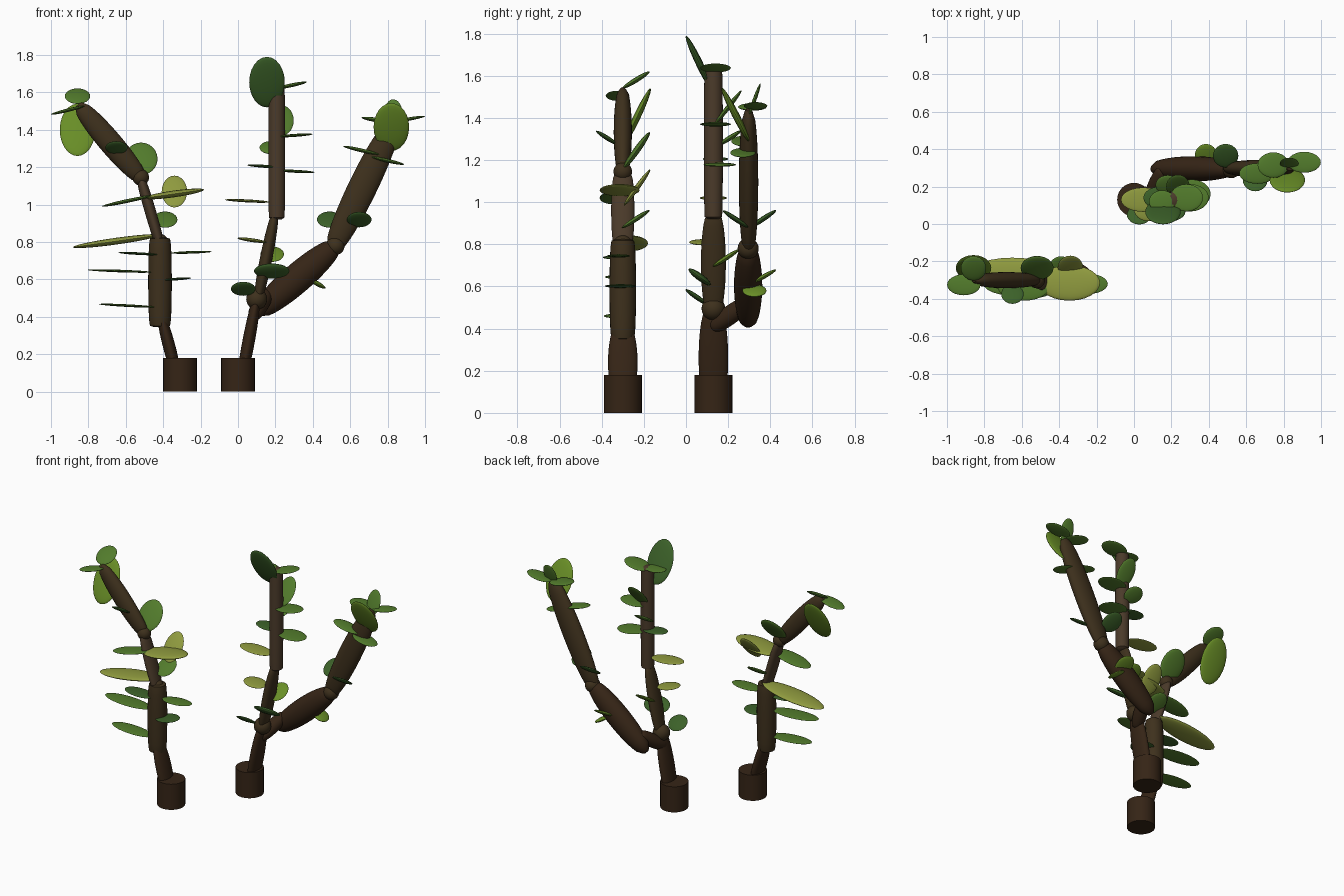
import bpy, bmesh, math
from mathutils import Vector, Matrix


def mat(name, rgb):
    m = bpy.data.materials.new(name)
    m.diffuse_color = (*rgb, 1)
    return m


BARK = mat("dark_bark", (0.036, 0.018, 0.008))
WOOD = mat("brown_bark", (0.048, 0.03, 0.012))
TWIG = mat("light_bark", (0.07, 0.043, 0.023))
LEAF = {"d": mat("dark_leaf", (0.045, 0.12, 0.022)),
        "m": mat("green_leaf", (0.085, 0.2, 0.025)),
        "l": mat("light_leaf", (0.14, 0.27, 0.02)),
        "y": mat("yellow_leaf", (0.28, 0.33, 0.05))}


def finish(bm, name, matrix, material):
    bmesh.ops.transform(bm, matrix=matrix, verts=bm.verts)
    bmesh.ops.recalc_face_normals(bm, faces=bm.faces)
    me = bpy.data.meshes.new(name)
    bm.to_mesh(me)
    bm.free()
    me.materials.append(material)
    ob = bpy.data.objects.new(name, me)
    bpy.context.collection.objects.link(ob)
    bpy.context.view_layer.objects.active = ob
    ob.select_set(True)
    bpy.ops.object.shade_smooth_by_angle(angle=math.radians(40))
    ob.select_set(False)


def ellipsoid(name, material, matrix):
    bm = bmesh.new()
    bmesh.ops.create_uvsphere(bm, u_segments=24, v_segments=14, radius=1)
    finish(bm, name, matrix, material)


def limb(name, material, p, q, rx, ry, end):
    """Swelling stem from p to q; end is the radius ratio at the tips."""
    p, q = Vector(p), Vector(q)
    z = (q - p).normalized()
    x = Vector((0, 1, 0)).cross(z).normalized()
    y = z.cross(x)
    rot = Matrix((x, y, z)).transposed().to_4x4()
    half = (q - p).length / 2
    n = 16
    prof = [(-1, end * 0.6)]
    for i in range(n + 1):
        t = -1 + 2 * i / n
        prof.append((t * 0.97, end + (1 - end) * math.sqrt(1 - t * t)))
    prof.append((1, end * 0.6))
    bm = bmesh.new()
    rings = [[bm.verts.new((rx * r * math.cos(a), ry * r * math.sin(a), t * half))
              for a in (math.tau * k / 24 for k in range(24))] for t, r in prof]
    for a, b in zip(rings, rings[1:]):
        for k in range(24):
            bm.faces.new((a[k], a[k - 1], b[k - 1], b[k]))
    bm.faces.new(rings[0])
    bm.faces.new(rings[-1])
    finish(bm, name, Matrix.Translation((p + q) / 2) @ rot, material)


def cylinder(name, material, x, y, z0, z1, r):
    bm = bmesh.new()
    bmesh.ops.create_cone(bm, cap_ends=True, segments=32, radius1=r, radius2=r, depth=z1 - z0)
    finish(bm, name, Matrix.Translation((x, y, (z0 + z1) / 2)), material)


def joint(name, c, r):
    ellipsoid(name, WOOD, Matrix.Translation(c) @ Matrix.Scale(r, 4))


def leaf(name, shade, c, hx, hy, thick, pitch=0, roll=0):
    m = (Matrix.Translation(c) @ Matrix.Rotation(-roll, 4, 'Y')
         @ Matrix.Rotation(pitch, 4, 'X') @ Matrix.Diagonal((hx, hy, thick, 1)))
    ellipsoid(name, LEAF[shade], m)


# left plant: stump and stems
cylinder("left_stump", BARK, -0.31, -0.30, 0, 0.18, 0.09)
limb("left_lower_stem", BARK, (-0.32, -0.30, 0.06), (-0.415, -0.30, 0.42), 0.033, 0.07, 0.4)
limb("left_trunk", WOOD, (-0.417, -0.30, 0.345), (-0.417, -0.30, 0.825), 0.063, 0.063, 0.85)
limb("left_thin_stem", TWIG, (-0.415, -0.30, 0.78), (-0.52, -0.30, 1.14), 0.03, 0.055, 0.7)
joint("left_joint", (-0.52, -0.30, 1.145), 0.044)
joint("left_trunk_joint", (-0.42, -0.30, 0.80), 0.045)
limb("left_top_stem", WOOD, (-0.51, -0.30, 1.13), (-0.855, -0.30, 1.535), 0.062, 0.043, 0.4)

# right plant: stump, main stem and side branch
cylinder("right_stump", BARK, 0, 0.13, 0, 0.18, 0.09)
limb("right_lower_stem", BARK, (0.01, 0.13, 0.02), (0.10, 0.13, 0.50), 0.033, 0.07, 0.45)
joint("right_joint", (0.10, 0.13, 0.495), 0.056)
limb("right_middle_stem", WOOD, (0.10, 0.13, 0.46), (0.20, 0.13, 0.96), 0.033, 0.059, 0.4)
limb("right_trunk", TWIG, (0.207, 0.13, 0.92), (0.207, 0.13, 1.635), 0.045, 0.045, 0.92)
limb("branch_stub", BARK, (0.08, 0.12, 0.40), (0.16, 0.30, 0.53), 0.045, 0.045, 0.5)
limb("lower_branch", BARK, (0.10, 0.295, 0.42), (0.53, 0.295, 0.79), 0.08, 0.067, 0.35)
joint("branch_joint", (0.52, 0.295, 0.78), 0.05)
limb("upper_branch", WOOD, (0.50, 0.297, 0.75), (0.835, 0.297, 1.44), 0.077, 0.046, 0.4)

# upturned leaves: shade, centre, half width, half length as (y, z) direction
left_upturned = [
    ("l", -0.858, -0.235, 1.40, 0.095, 0.067, 0.14), ("m", -0.858, -0.237, 1.58, 0.068, 0.065, 0.04),
    ("d", -0.65, -0.375, 1.305, 0.06, -0.052, 0.033), ("m", -0.518, -0.235, 1.245, 0.088, 0.063, 0.087),
    ("y", -0.34, -0.232, 1.07, 0.068, 0.062, 0.085), ("m", -0.39, -0.238, 0.92, 0.066, 0.065, 0.042)]
right_upturned = [
    ("d", 0.155, 0.065, 1.655, 0.095, -0.065, 0.135), ("m", 0.235, 0.20, 1.45, 0.063, 0.063, 0.08),
    ("m", 0.18, 0.208, 1.305, 0.065, 0.053, 0.034), ("l", 0.183, 0.19, 0.735, 0.063, 0.062, 0.04),
    ("d", 0.18, 0.065, 0.645, 0.095, -0.052, 0.038), ("d", 0.028, 0.05, 0.55, 0.066, -0.052, 0.036),
    ("l", 0.385, 0.365, 0.645, 0.06, 0.063, 0.035), ("d", 0.49, 0.365, 0.92, 0.068, 0.063, 0.042),
    ("d", 0.648, 0.235, 0.92, 0.066, -0.06, 0.04), ("l", 0.82, 0.235, 1.415, 0.095, -0.065, 0.128),
    ("m", 0.83, 0.325, 1.485, 0.05, 0.028, 0.078)]
for side, rows in (("left", left_upturned), ("right", right_upturned)):
    for i, (s, x, y, z, hx, dy, dz) in enumerate(rows):
        leaf(f"{side}_upturned_leaf_{i}", s, (x, y, z), hx, math.hypot(dy, dz),
             0.18 * hx, math.atan2(dz, dy))

# flat leaves: shade, centre, half width, half depth, roll in degrees, half thickness
left_flat = [
    ("m", -0.91, -0.325, 1.505, 0.092, 0.056, 14, 0.009), ("y", -0.345, -0.315, 1.057, 0.165, 0.095, 8, 0.018),
    ("m", -0.59, -0.34, 1.02, 0.14, 0.07, 12, 0.01), ("y", -0.65, -0.265, 0.805, 0.235, 0.085, 8, 0.018),
    ("m", -0.25, -0.32, 0.745, 0.11, 0.055, 2, 0.007), ("d", -0.53, -0.335, 0.738, 0.11, 0.06, -3, 0.007),
    ("m", -0.63, -0.32, 0.645, 0.175, 0.065, -2, 0.007), ("d", -0.33, -0.31, 0.602, 0.08, 0.075, 4, 0.007),
    ("m", -0.59, -0.33, 0.46, 0.155, 0.06, -3, 0.007)]
right_flat = [
    ("m", 0.28, 0.14, 1.637, 0.09, 0.073, 12, 0.01), ("m", 0.15, 0.12, 1.63, 0.07, 0.06, 0, 0.008),
    ("m", 0.30, 0.14, 1.37, 0.10, 0.073, 4, 0.008), ("d", 0.14, 0.14, 1.205, 0.09, 0.06, -4, 0.008),
    ("m", 0.31, 0.16, 1.178, 0.10, 0.078, -3, 0.008), ("y", 0.05, 0.13, 1.02, 0.12, 0.065, -3, 0.008),
    ("y", 0.075, 0.085, 0.81, 0.078, 0.07, -8, 0.01), ("l", 0.42, 0.325, 0.58, 0.055, 0.057, -30, 0.013),
    ("m", 0.66, 0.27, 1.29, 0.10, 0.055, -13, 0.01), ("m", 0.80, 0.27, 1.235, 0.09, 0.06, -13, 0.01),
    ("m", 0.91, 0.33, 1.457, 0.09, 0.056, 10, 0.009), ("m", 0.745, 0.315, 1.452, 0.085, 0.068, -9, 0.012)]
for side, rows in (("left", left_flat), ("right", right_flat)):
    for i, (s, x, y, z, hx, hy, roll, t) in enumerate(rows):
        leaf(f"{side}_flat_leaf_{i}", s, (x, y, z), hx, hy, t, 0, math.radians(roll))
